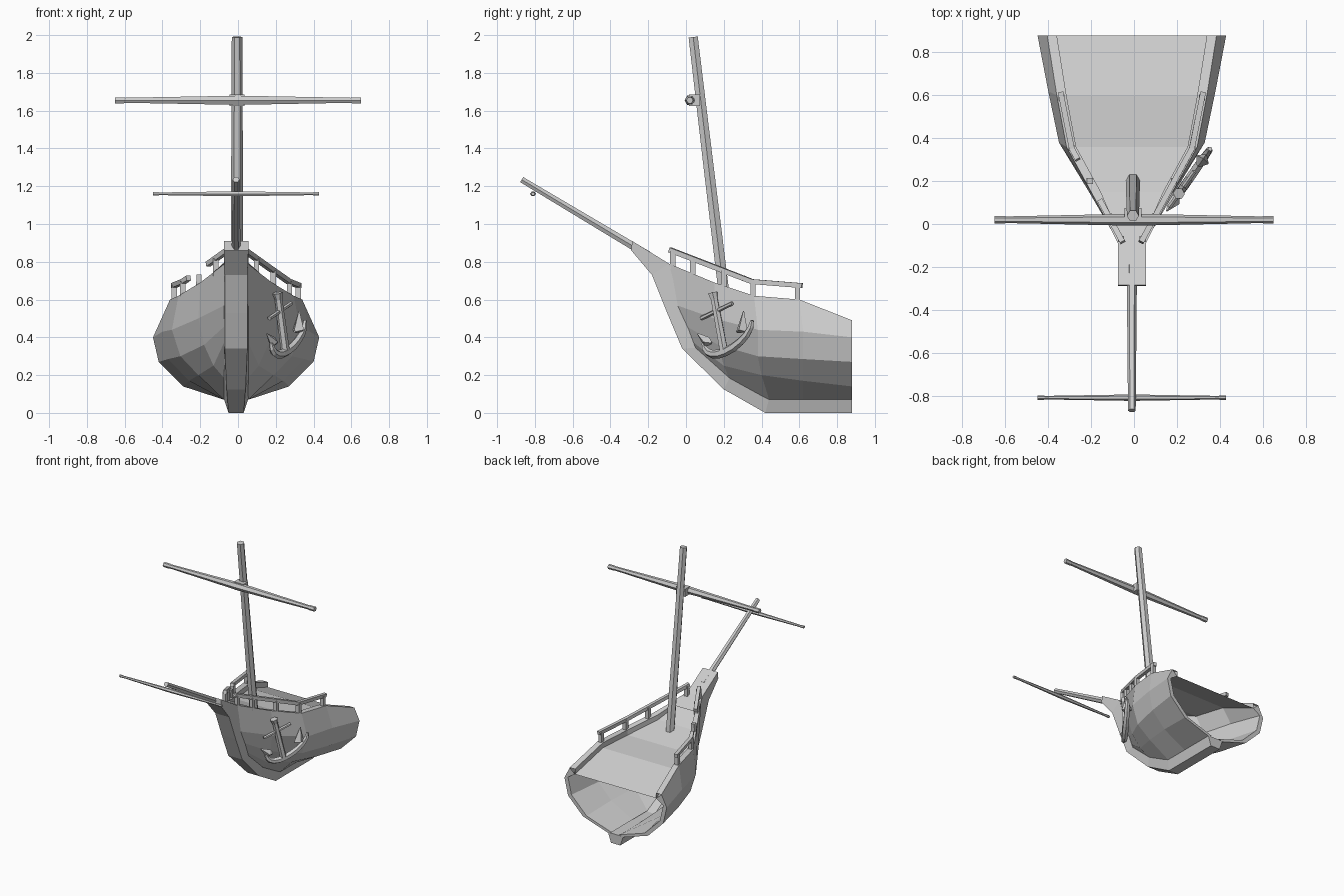
import bpy, bmesh, math
from mathutils import Vector

cube = bpy.data.objects.get("Cube")
if cube:
    bpy.data.objects.remove(cube)

CX = -0.01  # centreline of the hull

wood = bpy.data.materials.new("weathered_grey")
wood.use_nodes = True
GREY = (0.6, 0.6, 0.6, 1)
wood.diffuse_color = GREY
wood.node_tree.nodes["Principled BSDF"].inputs["Base Color"].default_value = GREY


def finish(name, bm):
    bmesh.ops.remove_doubles(bm, verts=bm.verts, dist=0.0005)
    bmesh.ops.recalc_face_normals(bm, faces=bm.faces)
    mesh = bpy.data.meshes.new(name)
    bm.to_mesh(mesh)
    bm.free()
    mesh.materials.append(wood)
    obj = bpy.data.objects.new(name, mesh)
    bpy.context.collection.objects.link(obj)
    return obj


def skin(bm, rows, closed=False):
    """Join rows of points with quads."""
    grid = [[bm.verts.new(p) for p in row] for row in rows]
    n = len(rows[0])
    for a, b in zip(grid, grid[1:]):
        for i in range(n if closed else n - 1):
            j = (i + 1) % n
            bm.faces.new((a[i], a[j], b[j], b[i]))
    return grid


def tube(name, path, radii, sides=6, up=Vector((0, 0, 1)), turn=0.0):
    """Sweep a polygon along a path, with a radius at each point."""
    path = [Vector(p) for p in path]
    rows = []
    for k, p in enumerate(path):
        d = (path[min(k + 1, len(path) - 1)] - path[max(k - 1, 0)]).normalized()
        s = d.cross(up).normalized()
        t = s.cross(d)
        rows.append([p + radii[k] * (s * math.cos(a) + t * math.sin(a))
                     for a in (turn + math.tau * i / sides for i in range(sides))])
    bm = bmesh.new()
    grid = skin(bm, rows, True)
    bm.faces.new(grid[0])
    bm.faces.new(grid[-1])
    return finish(name, bm)


def beam(name, path, size):
    return tube(name, path, [size * 0.707] * len(path), 4, turn=math.pi / 4)


# Hull planking: half-sections (x, y, z) from keel to gunwale, stern to stem
sections = [
    [(.065, .88, .07), (.28, .88, .14), (.41, .88, .27), (.44, .88, .40), (.395, .88, .49)],
    [(.065, .62, .07), (.25, .62, .17), (.36, .62, .285), (.39, .62, .43), (.35, .60, .60)],
    [(.065, .44, .07), (.2, .40, .2), (.295, .38, .30), (.34, .38, .44), (.305, .36, .62)],
    [(.06, .23, .18), (.12, .2, .25), (.17, .17, .36), (.2, .15, .5), (.19, .15, .69)],
    [(.06, .05, .34), (.06, .03, .38), (.06, 0, .46), (.06, -.05, .57), (.06, -.09, .79)],
]
bm = bmesh.new()
for side in (1, -1):
    skin(bm, [[(CX + side * x, y, z) for x, y, z in row] for row in sections])
finish("hull_planking", bm)

# Gunwale cap, bulwark and deck, following the sheer line
bm = bmesh.new()
rows = []
for k, row in enumerate(sections):
    x, y, z = row[-1]
    inner = x - (0.045 if k < 4 else 0.02)
    drop = z - (0.04 if k < 4 else 0.01)
    half = [(x, z), (inner, z), (inner, drop)]
    rows.append([(CX + h, y, v) for h, v in half] +
                [(CX - h, y, v) for h, v in reversed(half)])
skin(bm, rows)
finish("deck_and_gunwale", bm)

# Inner lining of the open hold
bm = bmesh.new()
for side in (1, -1):
    skin(bm, [[(CX + side * max(x - .03, .03), y, z + .012) for x, y, z in row[:4]] +
              [(CX + side * (row[4][0] - .045), row[4][1], row[4][2] - .04)]
              for row in sections[:4]])
    skin(bm, [[(CX + side * x, y, z) for x, y, z in sections[0]],
              [(CX + side * max(x - .03, .03), y, z + .012) for x, y, z in sections[0][:4]] +
              [(CX + side * .35, .88, .45)]])
finish("hold_lining", bm)

# Keel, stem and beakhead: outer edge, inner edge, outer half-width
stem = [
    ((.88, 0), (.88, .075), .04), ((.42, 0), (.44, .075), .04),
    ((.2, .125), (.23, .185), .05), ((-.02, .34), (.05, .345), .06),
    ((-.10, .53), (-.03, .56), .06), ((-.18, .73), (-.09, .79), .06),
    ((-.29, .86), (-.285, .91), .065),
]
bm = bmesh.new()
rows = [[(CX - w, o[0], o[1]), (CX + w, o[0], o[1]),
         (CX + .065, i[0], i[1]), (CX - .065, i[0], i[1])] for o, i, w in stem]
grid = skin(bm, rows, True)
bm.faces.new(grid[0])
bm.faces.new(grid[-1])
finish("keel_and_stem", bm)

# Foredeck plate closing the bow
bm = bmesh.new()
skin(bm, [[(CX - .13, .04, .735), (CX + .13, .04, .735)],
          [(CX - .065, -.09, .795), (CX + .065, -.09, .795)]])
finish("foredeck", bm)

# Spars
tube("mast", [(-.005, .205, .6), (-.005, .12, 1.3), (-.005, .038, 1.99)], [.033, .031, .028])
tube("bowsprit", [(CX, -.2, .835), (CX, -.87, 1.235)], [.024, .018])


def yard(name, centre, half, r):
    steps = [-1, -.93, -.92, 0, .92, .93, 1]
    sizes = [.65, .65, .55, 1, .55, .65, .65]
    tube(name, [centre + Vector((half * s, 0, 0)) for s in steps], [r * f for f in sizes])


yard("main_yard", Vector((0, .02, 1.655)), .65, .028)
yard("bowsprit_yard", Vector((-.01, -.81, 1.16)), .44, .015)
beam("yard_lashing", [(-.045, .045, 1.655), (.035, .045, 1.655)], .06)


# Railings
def rail_point(side, y):
    """Point on the gunwale and on the handrail above it."""
    sheer = [row[-1] for row in sections]
    for (x0, y0, z0), (x1, y1, z1) in zip(sheer, sheer[1:]):
        if y >= y1 or y1 < -.05:
            t = (y - y0) / (y1 - y0)
            x, z = x0 + (x1 - x0) * t - .02, z0 + (z1 - z0) * t
            break
    top = .71 - .08 * (y - .35) if y > .35 else .71 + .386 * (.35 - y)
    return Vector((CX + side * x, y, z)), Vector((CX + side * x, y, top - .015))


def railing(name, side, ends, posts):
    beam(name + "_handrail", [rail_point(side, y)[1] for y in ends], .026)
    for n, y in enumerate(posts):
        foot, top = rail_point(side, y)
        tube(f"{name}_post_{n + 1}", [foot - Vector((0, 0, .02)), top], [.02, .02], 4,
             Vector((0, 1, 0)), math.pi / 4)


railing("left_rail", 1, (.615, .35, .15, -.085), (.59, .355, .2, .035, -.07))
railing("right_rear_rail", -1, (.615, .35, .3), (.59, .355))
railing("right_front_rail", -1, (.11, -.085), (.035, -.07))
foot, top = rail_point(-1, .2)
beam("broken_post", [foot, foot + Vector((.001, 0, .06))], .028)


# Anchor hung against the left bow
def on_bow(y, z):
    return Vector((.25 + .7 * (y - .2), y, z))


OUT = Vector((.82, -.57, 0))
tube("anchor_shank", [on_bow(.142, .635), on_bow(.15, .6), on_bow(.2, .33)],
     [.028, .02, .024], 6, OUT)
tube("anchor_stock", [on_bow(.08, .5), on_bow(.245, .58)], [.012, .012], 6, OUT)
arc = [on_bow(.2 + .13 * math.sin(a) + .02 * math.sin(a) ** 2, .44 - .12 * math.cos(a) + .05 * math.sin(a))
       for a in (math.radians(d) for d in range(-80, 91, 17))]
tube("anchor_arms", arc, [.01] + [.017, .02, .022, .024, .024, .024, .022, .02, .017] + [.01], 6, OUT)
tube("anchor_fluke_rear", [on_bow(.27, .43), on_bow(.30, .44), on_bow(.305, .54)], [.008, .035, .003], 4, OUT)
tube("anchor_fluke_front", [on_bow(.135, .37), on_bow(.11, .375), on_bow(.06, .42)], [.008, .03, .003], 4, OUT)
